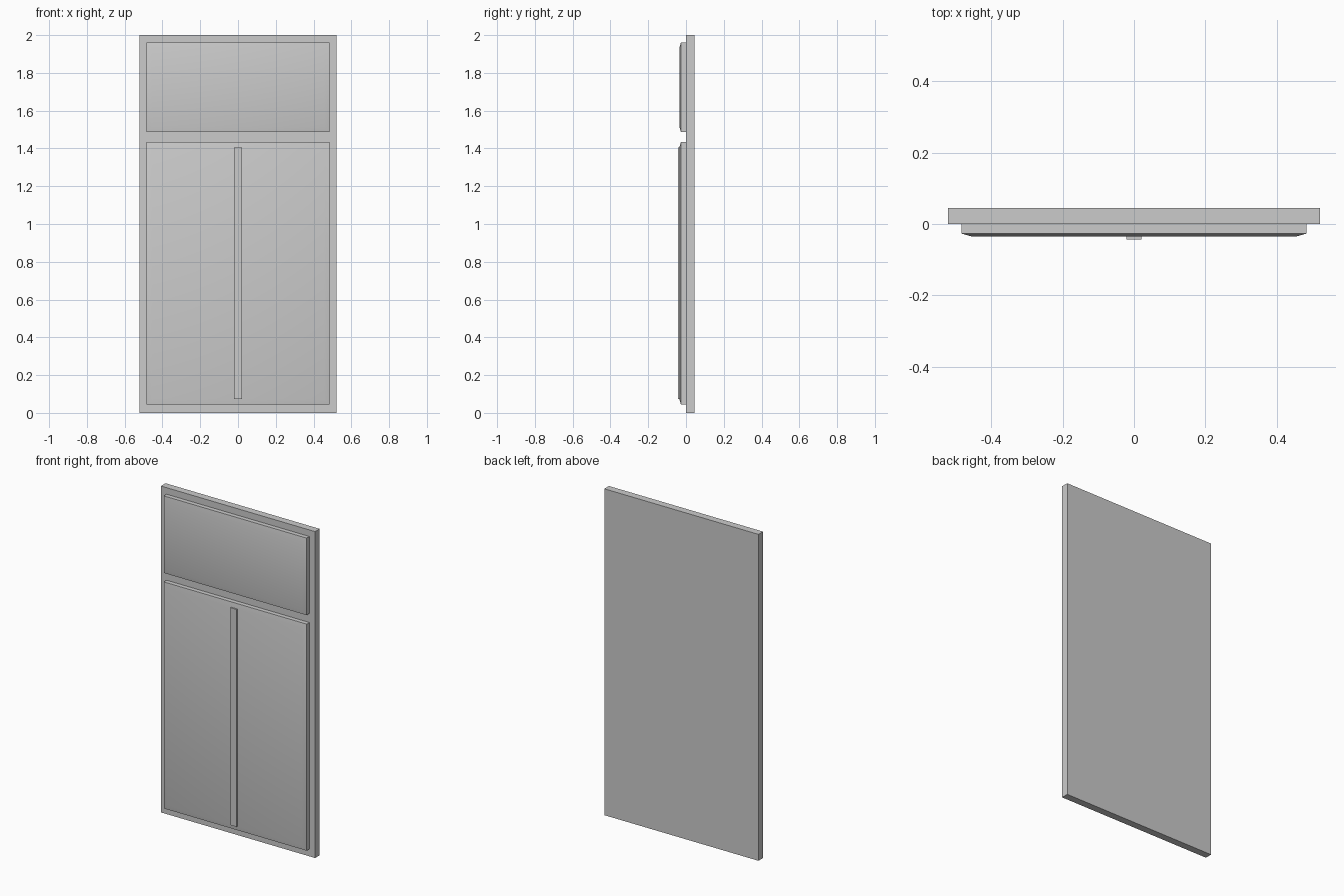
import bpy, bmesh, math

if "Cube" in bpy.data.objects:
    bpy.data.objects.remove(bpy.data.objects["Cube"])


def make_object(name, bm):
    bmesh.ops.recalc_face_normals(bm, faces=bm.faces)
    mesh = bpy.data.meshes.new(name)
    bm.to_mesh(mesh)
    bm.free()
    obj = bpy.data.objects.new(name, mesh)
    bpy.context.collection.objects.link(obj)
    return obj


def prism(name, rings):
    """Join rectangular rings (half_width, y, z_low, z_high), back to front."""
    bm = bmesh.new()
    loops = [[bm.verts.new(p) for p in ((-w, y, lo), (w, y, lo), (w, y, hi), (-w, y, hi))]
             for w, y, lo, hi in rings]
    for a, b in zip(loops, loops[1:]):
        for i in range(4):
            j = (i + 1) % 4
            bm.faces.new((a[i], a[j], b[j], b[i]))
    bm.faces.new(loops[0])
    bm.faces.new(loops[-1])
    return make_object(name, bm)


def raised_panel(name, lo, hi, half_width=0.484, inset=0.028):
    obj = prism(name, [(half_width, 0, lo, hi),
                       (half_width, -0.027, lo, hi),
                       (half_width - inset, -0.035, lo + inset, hi - inset)])
    # soft shading over the shallow chamfer, crisp outer edges
    bpy.ops.object.select_all(action='DESELECT')
    obj.select_set(True)
    bpy.context.view_layer.objects.active = obj
    bpy.ops.object.shade_smooth_by_angle(angle=math.radians(30))
    return obj


# Backing board
prism("back_board", [(0.5225, 0.0445, 0, 2), (0.5225, 0, 0, 2)])

# Drawer front above, door front below
raised_panel("drawer_front", 1.488, 1.96)
raised_panel("door_front", 0.045, 1.433)

# Centre strip dividing the door front
prism("centre_strip", [(0.0215, -0.03, 0.073, 1.405), (0.0215, -0.0435, 0.073, 1.405)])
